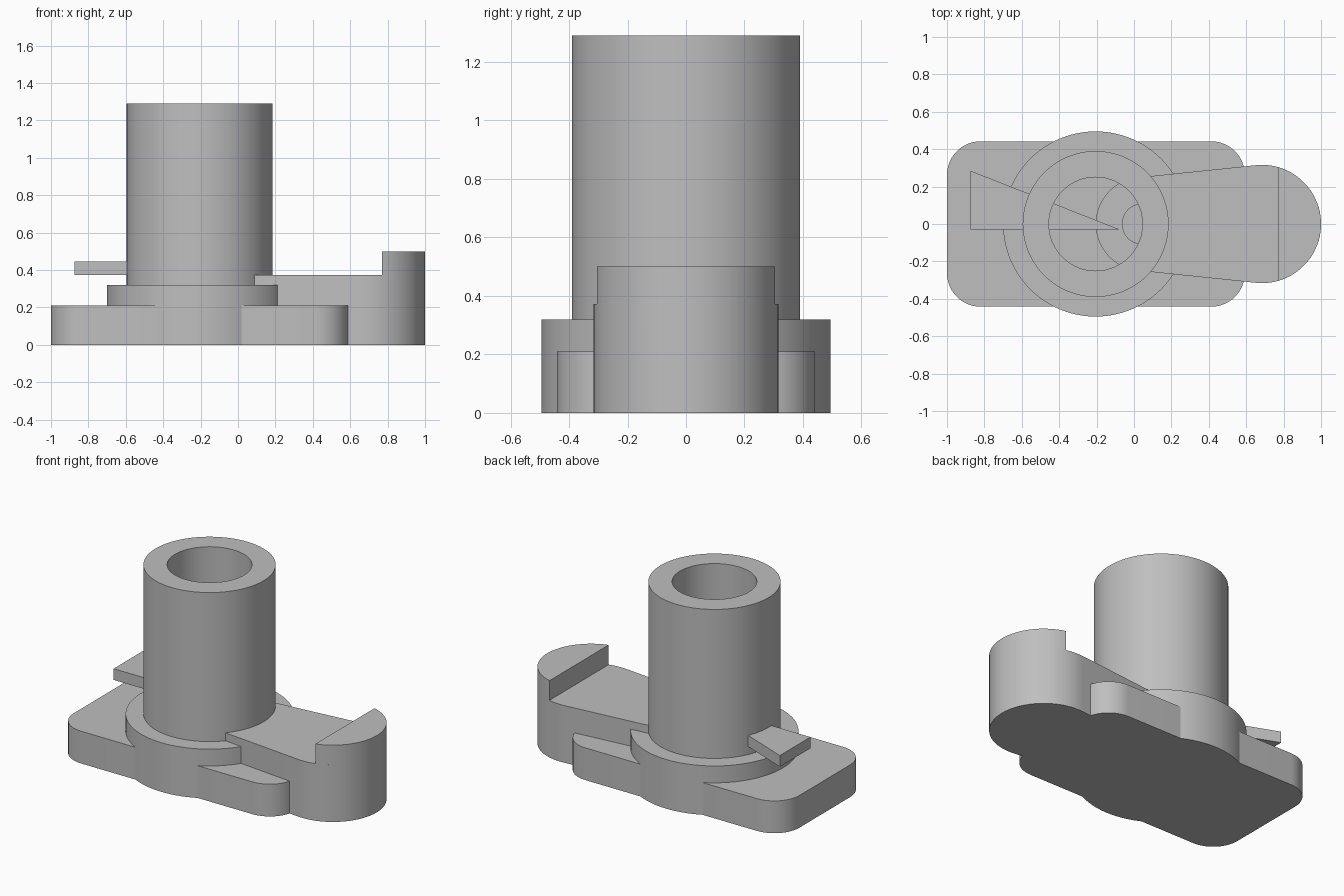
import bpy
import bmesh
from math import sin, cos, pi, asin, radians

cube = bpy.data.objects.get("Cube")
if cube:
    bpy.data.objects.remove(cube, do_unlink=True)

# One plain grey for the whole casting
grey = bpy.data.materials.new("light grey")
grey.use_nodes = True
grey.diffuse_color = (0.52, 0.52, 0.52, 1)
grey.node_tree.nodes["Principled BSDF"].inputs["Base Color"].default_value = grey.diffuse_color


def finish(name, bm):
    bmesh.ops.recalc_face_normals(bm, faces=bm.faces)
    mesh = bpy.data.meshes.new(name)
    bm.to_mesh(mesh)
    bm.free()
    mesh.materials.append(grey)
    obj = bpy.data.objects.new(name, mesh)
    bpy.context.collection.objects.link(obj)
    bpy.ops.object.select_all(action='DESELECT')
    obj.select_set(True)
    bpy.context.view_layer.objects.active = obj
    bpy.ops.object.shade_smooth_by_angle(angle=radians(30))
    return obj


def arc(cx, cy, r, start, end, steps=24):
    angles = [start + (end - start) * i / steps for i in range(steps + 1)]
    return [(cx + r * cos(a), cy + r * sin(a)) for a in angles]


def prism(name, outline, z0, z1):
    bm = bmesh.new()
    face = bm.faces.new([bm.verts.new((x, y, z0)) for x, y in outline])
    ext = bmesh.ops.extrude_face_region(bm, geom=[face])
    tops = [v for v in ext["geom"] if isinstance(v, bmesh.types.BMVert)]
    bmesh.ops.translate(bm, verts=tops, vec=(0, 0, z1 - z0))
    return finish(name, bm)


def lathe(name, profile, cx):
    bm = bmesh.new()
    verts = [bm.verts.new((cx + r, 0, z)) for r, z in profile]
    edges = [bm.edges.new(pair) for pair in zip(verts, verts[1:])]
    bmesh.ops.spin(bm, geom=verts + edges, cent=(cx, 0, 0), axis=(0, 0, 1),
                   angle=2 * pi, steps=96)
    bmesh.ops.remove_doubles(bm, verts=bm.verts, dist=0.0005)
    return finish(name, bm)


# Base plate with rounded corners
r, x0, x1, y1 = 0.18, -1.0, 0.593, 0.442
corners = [(x1 - r, y1 - r), (x0 + r, y1 - r), (x0 + r, r - y1), (x1 - r, r - y1)]
plate = []
for i, (cx, cy) in enumerate(corners):
    plate += arc(cx, cy, r, i * pi / 2, (i + 1) * pi / 2, 12)
prism("base_plate", plate, 0, 0.21)

# Round flange with the hollow post standing on it
lathe("flange_and_post", [(0, 0), (0.495, 0), (0.495, 0.32), (0.39, 0.32), (0.39, 1.29),
                          (0.25, 1.29), (0.25, 0.32), (0, 0.32)], -0.205)

# Tapered arm: two round ends joined by tangent sides
inner_x, inner_r, outer_x, outer_r = 0.045, 0.25, 0.684, 0.316
tangent = pi / 2 + asin((outer_r - inner_r) / (outer_x - inner_x))
arm = arc(outer_x, 0, outer_r, -tangent, tangent, 48)
arm += arc(inner_x, 0, inner_r, tangent, 2 * pi - tangent, 32)
prism("tapered_arm", arm, 0, 0.372)

# Raised lip at the arm tip, a circle segment
half = pi / 2 - asin((0.77 - outer_x) / outer_r)
prism("arm_lip", arc(outer_x, 0, outer_r, -half, half, 36), 0.3, 0.5)

# Low boss on the arm's inner end, inside the bore
prism("inner_boss", arc(inner_x, 0, 0.11, 0, 2 * pi, 32)[:-1], 0.3, 0.44)

# Thin wedge running through the post wall
prism("pointer_wedge", [(-0.875, -0.03), (-0.075, -0.03), (-0.875, 0.285)], 0.372, 0.445)
